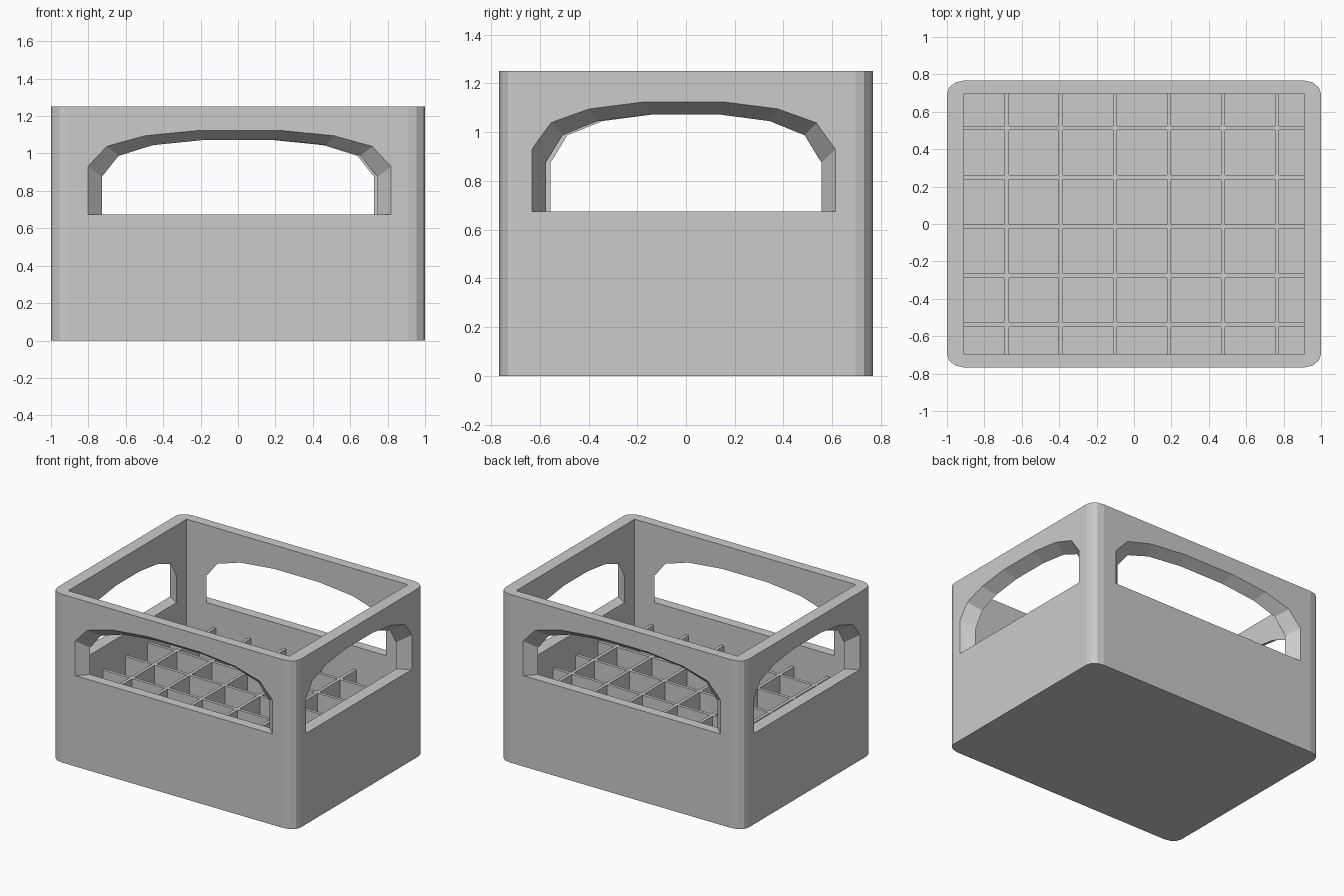
import bpy, bmesh, math

if "Cube" in bpy.data.objects:
    bpy.data.objects.remove(bpy.data.objects["Cube"])

HX, HY, H = 1.0, 0.767, 1.25      # outer half sizes and height
IX, IY = 0.909, 0.695             # inner half sizes
FLOOR, GRID_TOP, T = 0.06, 0.505, 0.023


def make_object(name, bm):
    bmesh.ops.recalc_face_normals(bm, faces=bm.faces)
    mesh = bpy.data.meshes.new(name)
    bm.to_mesh(mesh)
    bm.free()
    obj = bpy.data.objects.new(name, mesh)
    bpy.context.collection.objects.link(obj)
    return obj


def loft(name, ring_a, ring_b):
    bm = bmesh.new()
    a = [bm.verts.new(p) for p in ring_a]
    b = [bm.verts.new(p) for p in ring_b]
    n = len(a)
    for i in range(n):
        j = (i + 1) % n
        bm.faces.new((a[i], a[j], b[j], b[i]))
    bm.faces.new(a[::-1])
    bm.faces.new(b)
    return make_object(name, bm)


def add_box(bm, x0, x1, y0, y1, z0, z1):
    verts = bmesh.ops.create_cube(bm, size=1)["verts"]
    for v in verts:
        v.co = (x1 if v.co.x > 0 else x0, y1 if v.co.y > 0 else y0, z1 if v.co.z > 0 else z0)


def cut(target, cutter):
    cutter.hide_render = True
    mod = target.modifiers.new("cut", 'BOOLEAN')
    mod.operation, mod.solver, mod.object = 'DIFFERENCE', 'EXACT', cutter
    bpy.context.view_layer.objects.active = target
    bpy.ops.object.modifier_apply(modifier=mod.name)
    bpy.data.objects.remove(cutter)


# Crate shell: block with faceted rounded corners
outline = []
for k, (sx, sy) in enumerate([(1, 1), (-1, 1), (-1, -1), (1, -1)]):
    for s in range(4):
        a = math.radians(90 * k + 30 * s)
        outline.append((sx * IX + (HX - IX) * math.cos(a),
                        sy * IY + (HY - IY) * math.sin(a)))
crate = loft("crate_shell", [(x, y, 0) for x, y in outline], [(x, y, H) for x, y in outline])

# Hollow interior with square inner corners
bm = bmesh.new()
add_box(bm, -IX, IX, -IY, IY, FLOOR, H + 0.2)
cut(crate, make_object("cavity_cutter", bm))

# Arched hand openings, flaring outward through each wall
SILL = 0.675
OUTER = [(0.81, SILL), (0.81, 0.93), (0.71, 1.038), (0.506, 1.095), (0.212, 1.124)]
INNER = [(0.737, SILL), (0.737, 0.875), (0.645, 0.988), (0.46, 1.045), (0.184, 1.073)]


def arch(t, scale, shift):
    half = [(a[0] + (b[0] - a[0]) * t, a[1] + (b[1] - a[1]) * t) for a, b in zip(INNER, OUTER)]
    full = half + [(-u, z) for u, z in reversed(half)]
    return [(u * scale + shift, z) for u, z in full]


WALLS = [
    (lambda u, d, z: (u, -d, z), IY, HY, 1.0, 0.009),
    (lambda u, d, z: (-u, d, z), IY, HY, 1.0, 0.009),
    (lambda u, d, z: (d, u, z), IX, HX, 0.768, -0.009),
    (lambda u, d, z: (-d, -u, z), IX, HX, 0.768, -0.009),
]
for place, d0, d1, scale, shift in WALLS:
    rings = [[place(u, d0 + (d1 - d0) * t, z) for u, z in arch(t, scale, shift)]
             for t in (-0.2, 1.2)]
    cut(crate, loft("opening_cutter", *rings))

# Bottle dividers: full strips along x, short strips along y between them
xs = [-0.68 + 0.289 * i for i in range(6)]
ys = [-0.539 + 0.263 * i for i in range(5)]
bm = bmesh.new()
for y in ys:
    add_box(bm, -IX, IX, y - T / 2, y + T / 2, FLOOR, GRID_TOP)
starts = [-IY] + [y + T / 2 for y in ys]
ends = [y - T / 2 for y in ys] + [IY]
for x in xs:
    for y0, y1 in zip(starts, ends):
        add_box(bm, x - T / 2, x + T / 2, y0, y1, FLOOR, GRID_TOP)
make_object("bottle_dividers", bm)
